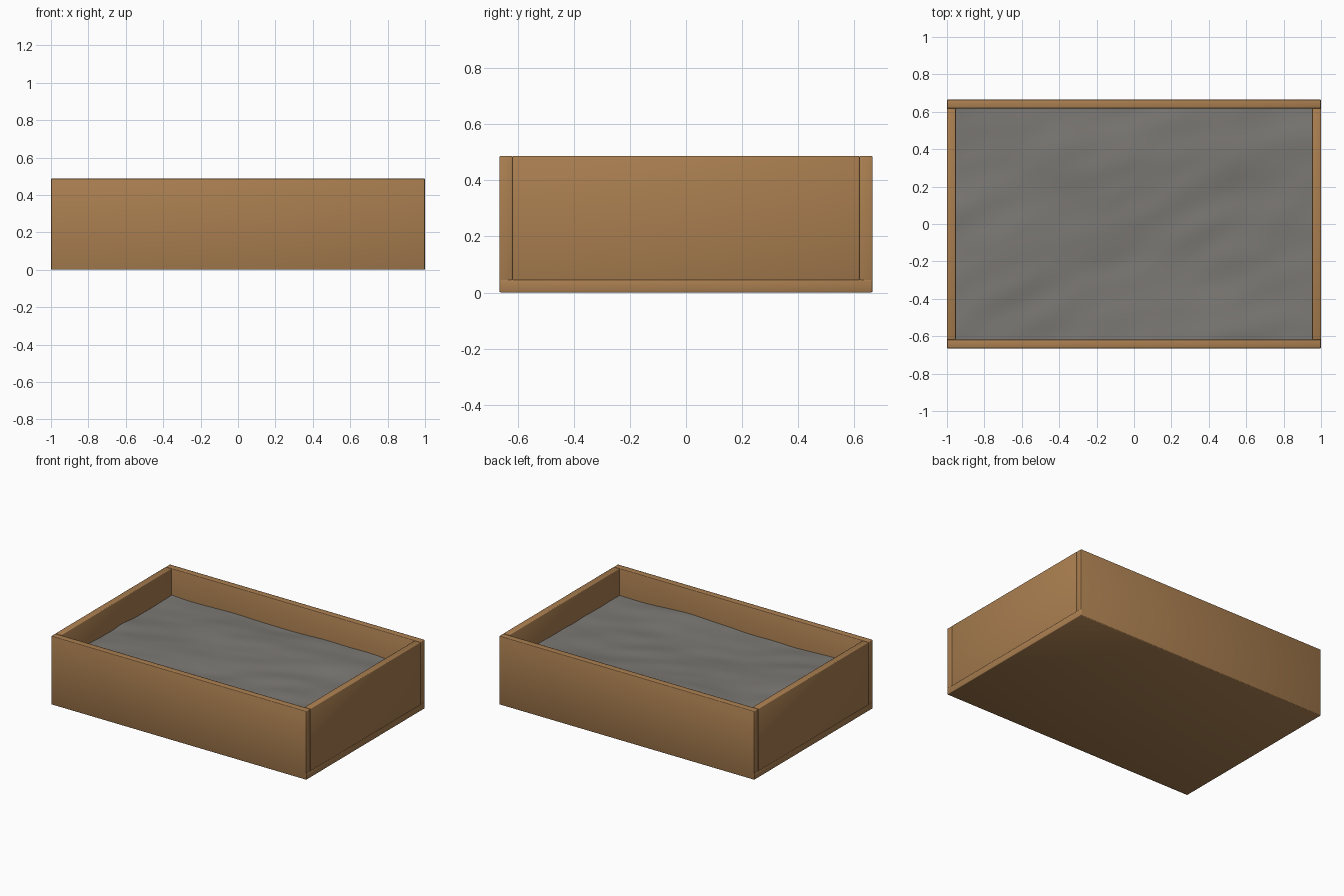
import bpy, bmesh
from mathutils import Vector, noise

old = bpy.data.objects.get("Cube")
if old:
    bpy.data.objects.remove(old, do_unlink=True)


def material(name, rgb):
    m = bpy.data.materials.new(name)
    m.use_nodes = True
    m.diffuse_color = (*rgb, 1)
    m.node_tree.nodes["Principled BSDF"].inputs["Base Color"].default_value = (*rgb, 1)
    return m


WOOD = material("warm_wood", (0.40, 0.21, 0.08))
SAND = material("grey_sand", (0.20, 0.19, 0.175))


def add_object(name, bm, mat):
    mesh = bpy.data.meshes.new(name)
    bm.to_mesh(mesh)
    bm.free()
    mesh.materials.append(mat)
    for p in mesh.polygons:
        p.use_smooth = True
    obj = bpy.data.objects.new(name, mesh)
    bpy.context.collection.objects.link(obj)
    return obj


def board(name, low, high):
    """Plank between two corners with slightly eased edges."""
    low, high = Vector(low), Vector(high)
    bm = bmesh.new()
    bmesh.ops.create_cube(bm, size=1)
    for v in bm.verts:
        v.co = (low + high) / 2 + v.co * (high - low)
    bmesh.ops.bevel(bm, geom=bm.edges[:], offset=0.004, segments=2,
                    profile=0.5, affect='EDGES')
    return add_object(name, bm, WOOD)


X, Y, TOP, T = 1.0, 0.665, 0.487, 0.047
IN_X, IN_Y = X - T, Y - T

# Floor panel
board("floor_panel", (-X, -Y + 0.002, 0), (X, Y - 0.002, T))

# Long walls run the full width, short walls fit between them
for side, long_name, short_name in ((-1, "front_wall", "right_wall"),
                                    (1, "back_wall", "left_wall")):
    ys = sorted((side * IN_Y, side * Y))
    board(long_name, (-X + 0.001, ys[0], 0.001), (X - 0.001, ys[1], TOP))
    xs = sorted((side * IN_X, side * X))
    board(short_name, (xs[0], -IN_Y, T - 0.004), (xs[1], IN_Y, TOP))

# Gently rippled sand fill
bm = bmesh.new()
bmesh.ops.create_grid(bm, x_segments=72, y_segments=48, size=1)
for v in bm.verts:
    x, y = v.co.x * (IN_X + 0.004), v.co.y * (IN_Y + 0.004)
    dune = noise.noise(Vector((x * 1.8 - y, y * 3.2, 0.7)))
    ripple = noise.noise(Vector((x * 4 - y * 3, y * 6, 4.3)))
    v.co = Vector((x, y, 0.30 + 0.018 * dune + 0.008 * ripple))
add_object("sand_fill", bm, SAND)
